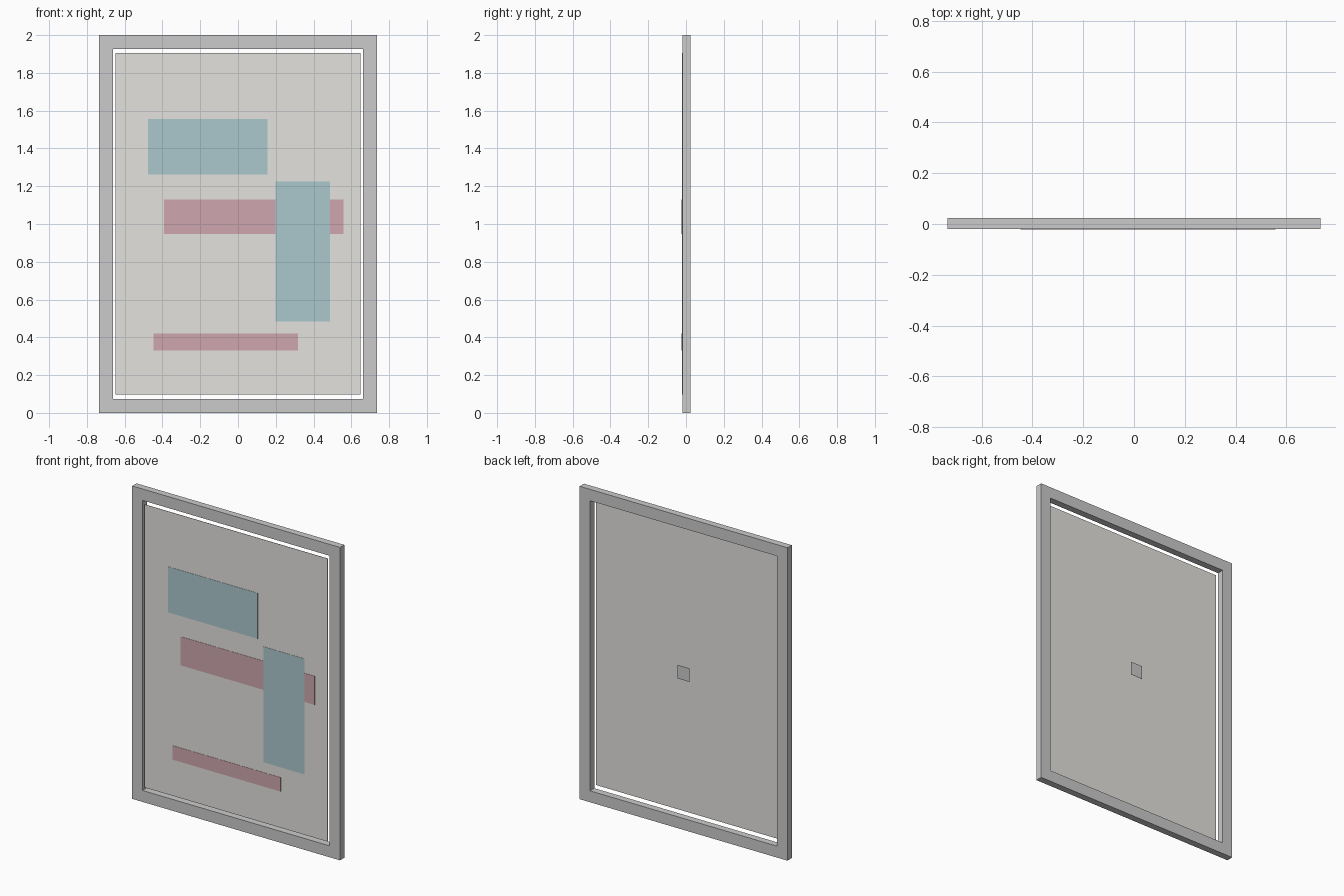
import bpy

if "Cube" in bpy.data.objects:
    bpy.data.objects.remove(bpy.data.objects["Cube"])


def material(name, rgb):
    m = bpy.data.materials.new(name)
    m.diffuse_color = (*rgb, 1)
    m.use_nodes = True
    m.node_tree.nodes["Principled BSDF"].inputs["Base Color"].default_value = m.diffuse_color
    return m


def box(name, x, y, z, mat=None):
    """Box given by its (min, max) range on each axis."""
    bpy.ops.mesh.primitive_cube_add(
        size=1, location=[(a + b) / 2 for a, b in (x, y, z)])
    ob = bpy.context.object
    ob.name = name
    ob.scale = [b - a for a, b in (x, y, z)]
    bpy.ops.object.transform_apply(location=False, rotation=False, scale=True)
    if mat:
        ob.data.materials.append(mat)
    return ob


canvas_mat = material("canvas", (0.77, 0.76, 0.73))
teal = material("teal", (0.41, 0.58, 0.61))
red = material("red", (0.62, 0.39, 0.43))

FRONT, BACK = -0.019, 0.0245
W, IN, H, RAIL = 0.735, 0.662, 2.0, 0.073

# frame: two full-height stiles with rails between them
for side, s in (("left", -1), ("right", 1)):
    box(f"frame_stile_{side}", sorted((s * IN, s * W)), (FRONT, BACK), (0, H))
box("frame_rail_bottom", (-IN, IN), (FRONT, BACK), (0, RAIL))
box("frame_rail_top", (-IN, IN), (FRONT, BACK), (H - RAIL, H))

# thin canvas floating inside the frame, flush with its front
box("canvas", (-0.648, 0.648), (-0.0205, -0.0185), (0.097, 1.906), canvas_mat)

# painted blocks layered on the canvas, teal in front of red
for name, x, z, front, mat in (
        ("red_band_middle", (-0.392, 0.558), (0.947, 1.131), -0.0228, red),
        ("red_band_low", (-0.447, 0.318), (0.329, 0.419), -0.0228, red),
        ("teal_block_upper", (-0.477, 0.156), (1.263, 1.555), -0.0245, teal),
        ("teal_block_tall", (0.198, 0.486), (0.485, 1.224), -0.0245, teal)):
    box(name, x, (front, front + 0.0015), z, mat)

# small hanging plate in the plane of the frame back
box("hanging_plate", (-0.042, 0.042), (BACK - 0.001, BACK), (0.957, 1.043))
